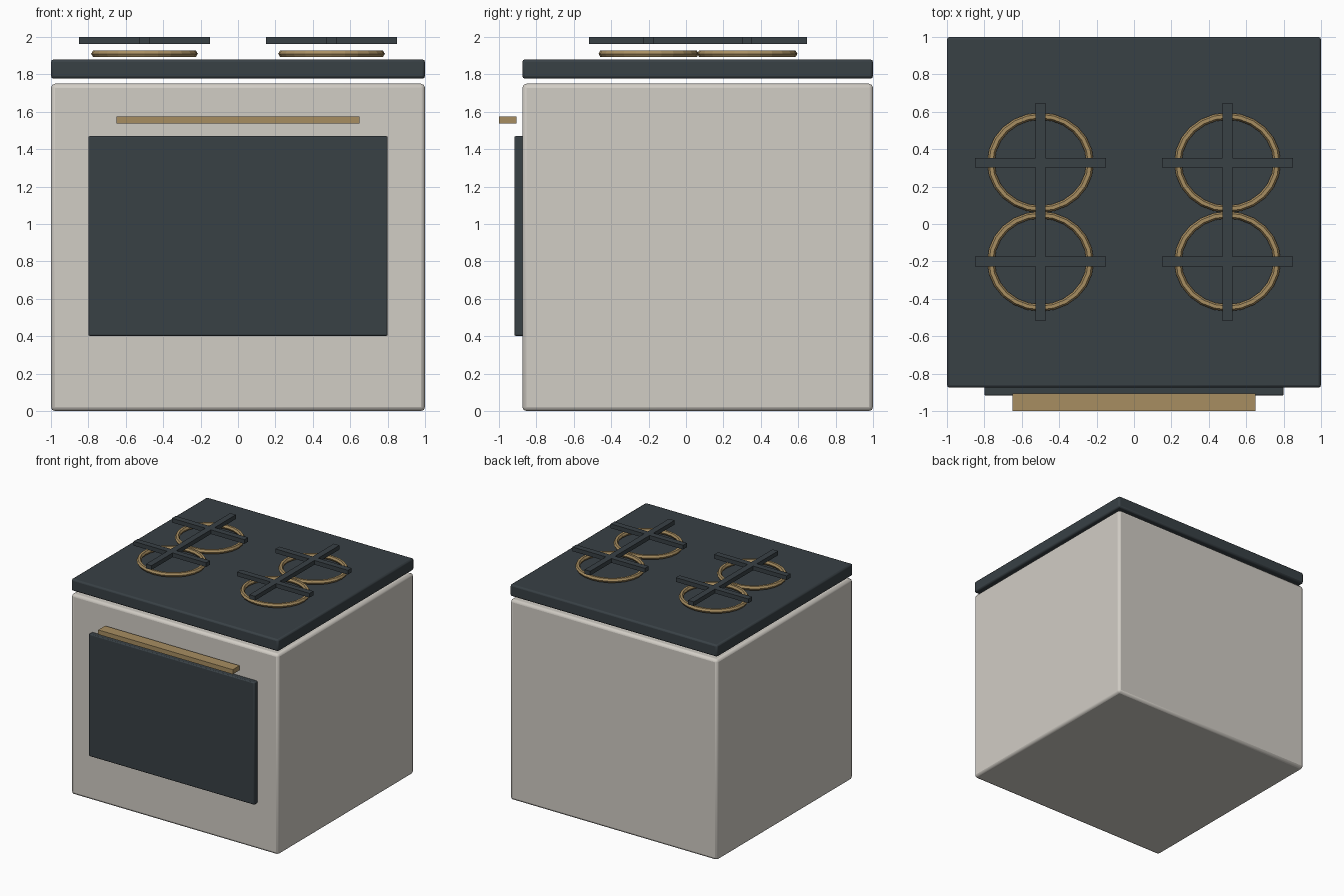
import bpy, math

if "Cube" in bpy.data.objects:
    bpy.data.objects.remove(bpy.data.objects["Cube"])


def material(name, color):
    m = bpy.data.materials.new(name)
    m.diffuse_color = (*color, 1)
    m.use_nodes = True
    m.node_tree.nodes["Principled BSDF"].inputs["Base Color"].default_value = m.diffuse_color
    return m


CREAM = material("cream_enamel", (0.64, 0.61, 0.56))
DARK = material("dark_iron", (0.04, 0.052, 0.06))
BRASS = material("brass", (0.39, 0.27, 0.12))


def box(name, lo, hi, mat, bevel=0.0, segments=2):
    """Box between two corners, with optional rounded edges."""
    bpy.ops.mesh.primitive_cube_add(
        size=1, location=[(a + b) / 2 for a, b in zip(lo, hi)])
    ob = bpy.context.object
    ob.name = name
    ob.scale = [b - a for a, b in zip(lo, hi)]
    bpy.ops.object.transform_apply(location=False, rotation=False, scale=True)
    ob.data.materials.append(mat)
    if bevel:
        bpy.ops.object.shade_smooth_by_angle(angle=math.radians(50))
        mod = ob.modifiers.new("rounded_edges", 'BEVEL')
        mod.width = bevel
        mod.segments = segments
    return ob


# Oven body and cooktop slab
box("oven_body", (-1, -0.875, 0), (1, 1, 1.75), CREAM, 0.022)
box("cooktop", (-1, -0.875, 1.777), (1, 1, 1.88), DARK, 0.014)

# Door and handle
box("oven_door", (-0.8, -0.918, 0.402), (0.8, -0.86, 1.47), DARK, 0.008)
box("door_handle", (-0.65, -1, 1.536), (0.65, -0.906, 1.576), BRASS)

# Four burners: faceted ring below a cross-shaped grate
for side, x in (("left", -0.5), ("right", 0.5)):
    for row, y in (("front", -0.2), ("back", 0.328)):
        bpy.ops.mesh.primitive_torus_add(
            location=(x, y, 1.91), major_radius=0.265, minor_radius=0.02,
            major_segments=24, minor_segments=6)
        ring = bpy.context.object
        ring.name = f"burner_ring_{row}_{side}"
        ring.scale.y = 0.938
        ring.data.materials.append(BRASS)
        box(f"grate_cross_bar_{row}_{side}",
            (x - 0.35, y - 0.026, 1.963), (x + 0.35, y + 0.026, 2.0), DARK)
        box(f"grate_long_bar_{row}_{side}",
            (x - 0.027, y - 0.318, 1.963), (x + 0.027, y + 0.318, 2.0), DARK)
